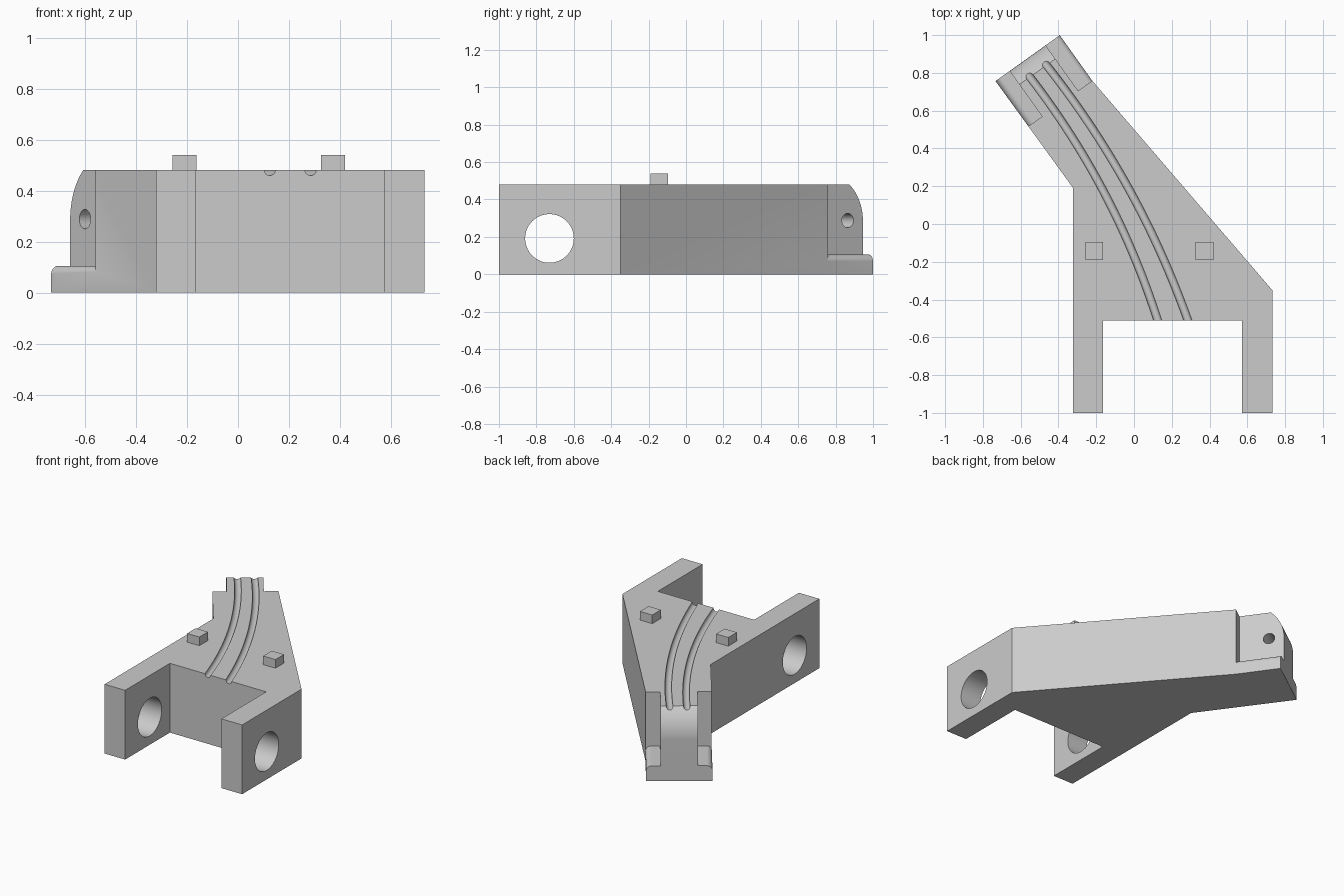
import bpy, bmesh, math
from mathutils import Vector, Matrix

old = bpy.data.objects.get("Cube")
if old:
    bpy.data.objects.remove(old, do_unlink=True)

grey = bpy.data.materials.new("plain_grey")
grey.use_nodes = True
colour = (0.6, 0.6, 0.6, 1)
grey.diffuse_color = colour
grey.node_tree.nodes["Principled BSDF"].inputs["Base Color"].default_value = colour

HEIGHT = 0.48
X, Y, Z = Vector((1, 0, 0)), Vector((0, 1, 0)), Vector((0, 0, 1))
# Frame of the angled arm: end centre, along and across directions
TIP = Vector((-0.563, 0.878, 0))
ALONG = Vector((-0.581, 0.814, 0)).normalized()
ACROSS = Vector((ALONG.y, -ALONG.x, 0))


def prism(name, points, origin, u, v, w, start, end):
    """Polygon in the u-v plane, extruded along w from start to end."""
    bm = bmesh.new()
    base = [bm.verts.new(origin + u * a + v * b + w * start) for a, b in points]
    face = bm.faces.new(base)
    top = bmesh.ops.extrude_face_region(bm, geom=[face])["geom"]
    bmesh.ops.translate(bm, vec=w * (end - start),
                        verts=[g for g in top if isinstance(g, bmesh.types.BMVert)])
    bmesh.ops.recalc_face_normals(bm, faces=bm.faces)
    mesh = bpy.data.meshes.new(name)
    bm.to_mesh(mesh)
    bm.free()
    mesh.materials.append(grey)
    obj = bpy.data.objects.new(name, mesh)
    bpy.context.collection.objects.link(obj)
    return obj


def arc(cx, cy, r, a0, a1, n):
    angles = [math.radians(a0 + (a1 - a0) * i / n) for i in range(n + 1)]
    return [(cx + r * math.cos(a), cy + r * math.sin(a)) for a in angles]


def circle(cx, cy, r, n):
    return arc(cx, cy, r, 0, 360, n)[:-1]


def activate(obj):
    bpy.ops.object.select_all(action="DESELECT")
    obj.select_set(True)
    bpy.context.view_layer.objects.active = obj


def cut(target, cutter):
    mod = target.modifiers.new("cut", "BOOLEAN")
    mod.operation, mod.solver, mod.object = "DIFFERENCE", "EXACT", cutter
    activate(target)
    bpy.ops.object.modifier_apply(modifier=mod.name)
    bpy.data.objects.remove(cutter, do_unlink=True)


# Forked body with the angled arm
HALF, NOTCH_LEN, NOTCH_W, LEDGE = 0.209, 0.296, 0.092, 0.105
left_end, right_end = TIP - ACROSS * HALF, TIP + ACROSS * HALF
shoulder = right_end - ALONG * NOTCH_LEN
outline = [(-0.322, -1), (-0.165, -1), (-0.165, -0.51), (0.573, -0.51),
           (0.573, -1), (0.732, -1), (0.732, -0.35), shoulder.xy, right_end.xy,
           left_end.xy, (-0.322, 0.19)]
body = prism("forked_body", outline, Vector(), X, Y, Z, 0, HEIGHT)

# Axle hole through both legs
cut(body, prism("axle_cutter", circle(-0.73, 0.192, 0.13, 64), Vector(), Y, Z, X, -1, 1))

# Side notches that leave a tongue above two round-edged ledges
R = 0.035
for side in (-1, 1):
    profile = [(HALF - NOTCH_W, LEDGE)]
    profile += arc(HALF - R, LEDGE - R, R, 90, 0, 10)
    profile += [(HALF + 0.1, LEDGE - R), (HALF + 0.1, 0.7), (HALF - NOTCH_W, 0.7)]
    cut(body, prism("notch_cutter", profile, TIP, ACROSS * side, Z, ALONG,
                    -NOTCH_LEN, 0.1))

# Rounded nose of the tongue
NOSE = 0.26
nose = arc(-NOSE, 0.285, NOSE, 0, 60, 24)
nose += [(0.1, nose[-1][1]), (0.1, 0.285)]
cut(body, prism("nose_cutter", nose, TIP, ALONG, Z, ACROSS, -0.3, 0.3))

# Pin hole across the tongue
cut(body, prism("pin_cutter", circle(-0.1, 0.288, 0.038, 32), TIP, ALONG, Z, ACROSS,
                -0.3, 0.3))

# Two curved grooves in the top
for start, end in (((0.125, -0.51), (-0.56, 0.79)), ((0.285, -0.51), (-0.472, 0.852))):
    a, b = Vector((*start, HEIGHT)), Vector((*end, HEIGHT))
    chord = b - a
    bulge = Vector((chord.y, -chord.x, 0)).normalized() * 0.065
    steps = 40
    path = []
    for i in range(-2, steps + 5):
        t = i / steps
        path.append(a + chord * t + bulge * 4 * t * (1 - t))
    curve = bpy.data.curves.new("groove_path", "CURVE")
    curve.dimensions = "3D"
    curve.bevel_depth, curve.bevel_resolution = 0.021, 6
    curve.use_fill_caps = True
    spline = curve.splines.new("POLY")
    spline.points.add(len(path) - 1)
    for point, co in zip(spline.points, path):
        point.co = (*co, 1)
    groove = bpy.data.objects.new("groove_cutter", curve)
    bpy.context.collection.objects.link(groove)
    activate(groove)
    bpy.ops.object.convert(target="MESH")
    cut(body, bpy.context.view_layer.objects.active)

# One colour on every face, smooth curves with sharp edges
body.data.materials.clear()
body.data.materials.append(grey)
for face in body.data.polygons:
    face.material_index = 0
activate(body)
bpy.ops.object.shade_smooth_by_angle(angle=math.radians(30))

# Square locating pegs
S = 0.047
for name, x in (("right_peg", -0.21), ("left_peg", 0.373)):
    prism(name, [(-S, -S), (S, -S), (S, S), (-S, S)], Vector((x, -0.143, 0)),
          X, Y, Z, HEIGHT - 0.01, 0.54)
